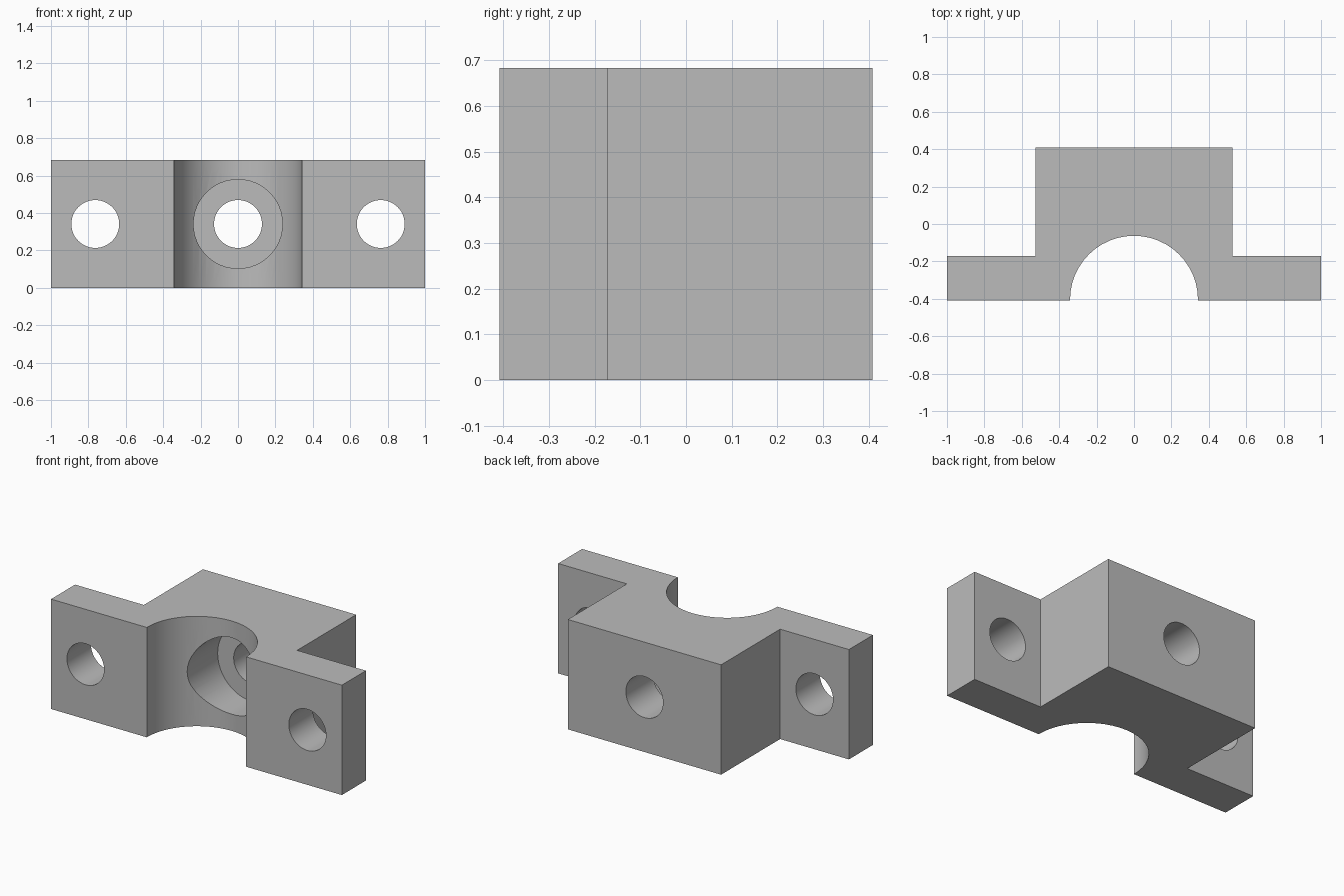
import bpy
import bmesh
import math
from mathutils import Matrix

cube = bpy.data.objects.get("Cube")
if cube:
    bpy.data.objects.remove(cube, do_unlink=True)

HEIGHT = 0.683
MID = HEIGHT / 2
FRONT, EAR_BACK, BACK = -0.408, -0.172, 0.408
BLOCK_X, EAR_X = 0.527, 1.0
BORE_R, BORE_Y = 0.342, -0.405
HOLE_R, HOLE_X = 0.128, 0.763
COUNTERBORE_R, COUNTERBORE_FLOOR = 0.238, 0.14

grey = bpy.data.materials.new("plain grey")
grey.use_nodes = True
colour = (0.5, 0.5, 0.5, 1)
grey.diffuse_color = colour
grey.node_tree.nodes["Principled BSDF"].inputs["Base Color"].default_value = colour


def add_object(name, bm):
    bmesh.ops.recalc_face_normals(bm, faces=bm.faces)
    mesh = bpy.data.meshes.new(name)
    bm.to_mesh(mesh)
    bm.free()
    mesh.materials.append(grey)
    obj = bpy.data.objects.new(name, mesh)
    bpy.context.collection.objects.link(obj)
    return obj


def cylinder(name, radius, length, matrix, segments=48):
    bm = bmesh.new()
    bmesh.ops.create_cone(bm, cap_ends=True, segments=segments, radius1=radius,
                          radius2=radius, depth=length, matrix=matrix)
    return add_object(name, bm)


def drill(name, radius, x, y_start, y_end):
    matrix = (Matrix.Translation((x, (y_start + y_end) / 2, MID))
              @ Matrix.Rotation(math.pi / 2, 4, "X"))
    return cylinder(name, radius, y_end - y_start, matrix)


# Clamp body: block with two ears, extruded from its plan outline
right_half = [(EAR_X, FRONT), (EAR_X, EAR_BACK), (BLOCK_X, EAR_BACK), (BLOCK_X, BACK)]
outline = right_half + [(-x, y) for x, y in reversed(right_half)]
bm = bmesh.new()
base = bm.faces.new([bm.verts.new((x, y, 0)) for x, y in outline])
top = bmesh.ops.extrude_face_region(bm, geom=[base])
bmesh.ops.translate(bm, vec=(0, 0, HEIGHT),
                    verts=[v for v in top["geom"] if isinstance(v, bmesh.types.BMVert)])
body = add_object("clamp_body", bm)

# Cutters: shaft bore, counterbore, centre hole and ear holes
cutters = [
    cylinder("shaft_bore_cutter", BORE_R, 1, Matrix.Translation((0, BORE_Y, MID))),
    drill("counterbore_cutter", COUNTERBORE_R, 0, -0.6, COUNTERBORE_FLOOR),
    drill("centre_hole_cutter", HOLE_R, 0, -0.6, 0.6),
    drill("left_ear_hole_cutter", HOLE_R, HOLE_X, -0.6, 0),
    drill("right_ear_hole_cutter", HOLE_R, -HOLE_X, -0.6, 0),
]
bpy.ops.object.select_all(action="DESELECT")
body.select_set(True)
bpy.context.view_layer.objects.active = body
for cutter in cutters:
    cut = body.modifiers.new(cutter.name, "BOOLEAN")
    cut.operation = "DIFFERENCE"
    cut.solver = "EXACT"
    cut.object = cutter
    bpy.ops.object.modifier_apply(modifier=cut.name)
    bpy.data.objects.remove(cutter, do_unlink=True)

bpy.ops.object.shade_smooth_by_angle(angle=math.radians(30))
